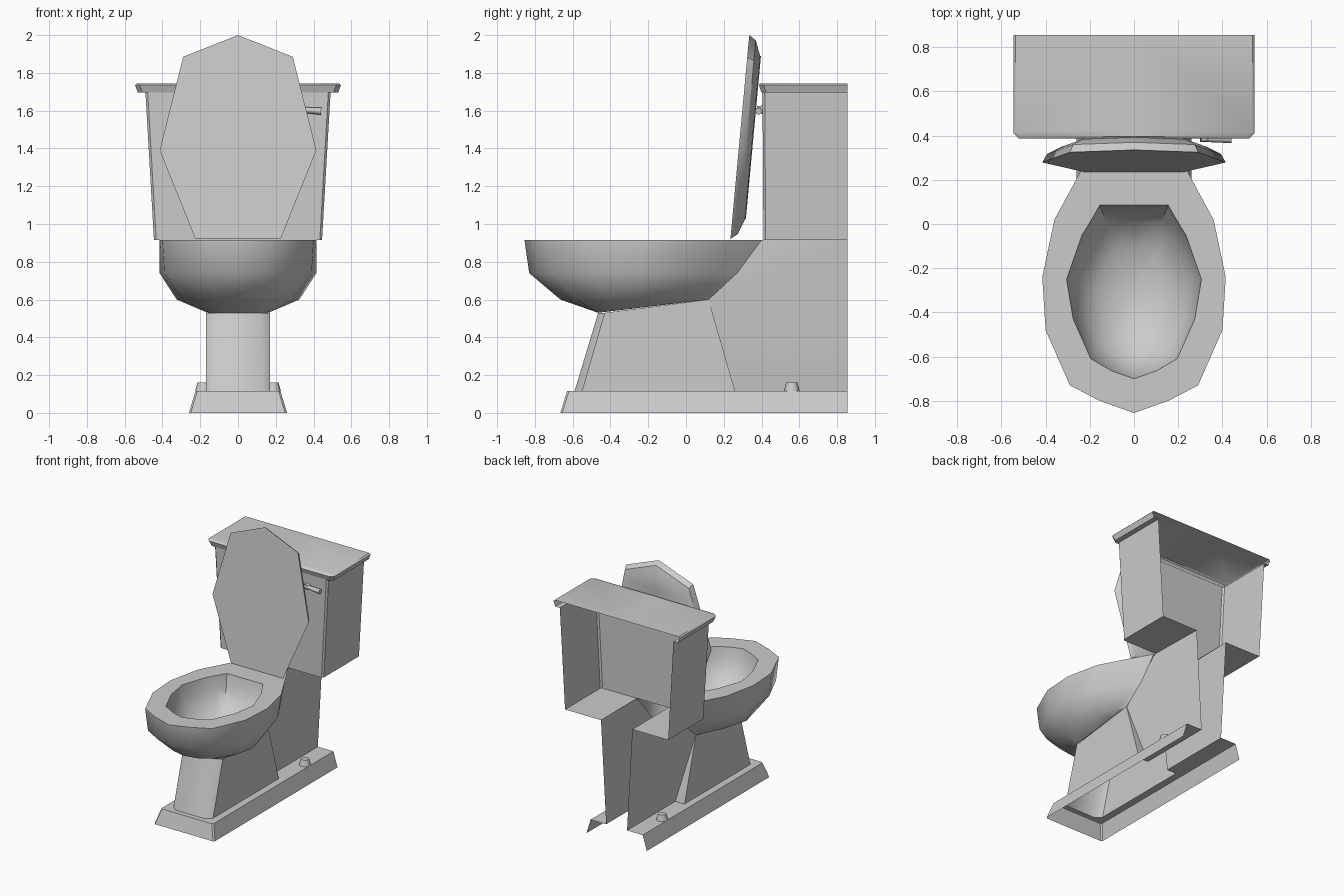
import bpy, bmesh, math
from mathutils import Matrix, Vector

if "Cube" in bpy.data.objects:
    bpy.data.objects.remove(bpy.data.objects["Cube"], do_unlink=True)

porcelain = bpy.data.materials.new("porcelain_grey")
porcelain.use_nodes = True
GREY = (0.6, 0.6, 0.6, 1)
porcelain.diffuse_color = GREY
porcelain.node_tree.nodes["Principled BSDF"].inputs["Base Color"].default_value = GREY


def finish(name, bm, angle=40, mirror=True):
    """Turn a bmesh into a smooth-shaded object, mirrored over x = 0."""
    bmesh.ops.remove_doubles(bm, verts=bm.verts, dist=0.0005)
    mesh = bpy.data.meshes.new(name)
    bm.to_mesh(mesh)
    bm.free()
    mesh.materials.append(porcelain)
    ob = bpy.data.objects.new(name, mesh)
    bpy.context.collection.objects.link(ob)
    bpy.ops.object.select_all(action='DESELECT')
    ob.select_set(True)
    bpy.context.view_layer.objects.active = ob
    bpy.ops.object.shade_smooth_by_angle(angle=math.radians(angle))
    if mirror:
        mod = ob.modifiers.new("mirror", 'MIRROR')
        mod.use_clip = True
    return ob


def loft(bm, rows):
    """Skin quads between successive rows of points, skipping collapsed ones."""
    for low, high in zip(rows, rows[1:]):
        for i in range(len(low) - 1):
            quad = []
            for p in (low[i], low[i + 1], high[i + 1], high[i]):
                if not any((Vector(p) - Vector(q)).length < 0.001 for q in quad):
                    quad.append(p)
            if len(quad) > 2:
                bm.faces.new([bm.verts.new(p) for p in quad])


def level(points, z):
    return [(x, y, z) for x, y in points]


BACK = 0.855
RIM = 0.915
FOOT = 0.115

# Base skirt, flange, pedestal: half outlines from the front to the open back
def skirt(w, front):
    return [(0, front), (w - 0.01, front), (w, front + 0.01), (w, 0.26), (w, 0.27), (w, BACK)]

foot = [(0, -0.59), (0.13, -0.59), (0.17, -0.55), (0.17, 0.26), (0.09, 0.26), (0.09, BACK)]
bm = bmesh.new()
loft(bm, [level(skirt(0.26, -0.665), 0), level(skirt(0.225, -0.63), FOOT), level(foot, FOOT)])
finish("base_plinth", bm)

neck = [(0, -0.465, 0.53), (0.12, -0.465, 0.53), (0.17, -0.43, 0.53), (0.17, 0.12, 0.6),
        (0.168, 0.12, 0.6)]
bm = bmesh.new()
loft(bm, [level(foot[:5], FOOT), neck])
finish("pedestal", bm)

# Rear channel wall, from the pedestal back to the open end
knee, heel = (0.168, 0.12, 0.6), (0.09, 0.26, FOOT)
bm = bmesh.new()
wall = [heel, (0.09, BACK, FOOT), (0.135, BACK, RIM), (0.145, 0.4, RIM), knee]
for corners in ((0, 1, 2, 4), (4, 2, 3)):
    bm.faces.new([bm.verts.new(wall[i]) for i in corners])
finish("rear_channel_wall", bm)

# Bowl: outside from the neck up to the rim
rim = [(0, -0.855), (0.155, -0.80), (0.29, -0.73), (0.40, -0.48),
       (0.415, -0.24), (0.36, 0.02), (0.235, 0.25), (0.15, 0.40)]
belly = [(0, -0.83), (0.15, -0.785), (0.28, -0.71), (0.39, -0.47),
         (0.415, -0.24), (0.35, -0.01), (0.23, 0.17), (0.16, 0.27)]
under = [(0, -0.665), (0.11, -0.64), (0.2, -0.58), (0.29, -0.43),
         (0.325, -0.28), (0.27, -0.08), (0.2, 0.06), (0.17, 0.12)]
seat_y = [-0.465, -0.465, -0.465, -0.43, -0.25, -0.05, 0.06, 0.12]
seat = [(min(0.17, 0.06 * i), y, 0.53 + 0.07 * (y + 0.465) / 0.585) for i, y in enumerate(seat_y)]
bm = bmesh.new()
loft(bm, [seat, level(under, 0.6), level(belly, 0.74), level(rim, RIM)])
finish("bowl_outside", bm, 50)

# Bowl: flat rim and the basin inside it
inner = [(0, -0.70), (0.1, -0.665), (0.195, -0.61), (0.275, -0.43),
         (0.305, -0.25), (0.235, -0.05), (0.195, 0.015), (0.155, 0.085), (0, 0.085)]

def shrink(k):
    return [(x * k, -0.3 + (y + 0.3) * k) for x, y in inner]

bm = bmesh.new()
loft(bm, [level(rim + [(0, 0.40)], RIM), level(inner, RIM), level(shrink(0.95), 0.82),
          level(shrink(0.8), 0.72), level(shrink(0.5), 0.64), level(shrink(0), 0.61)])
finish("rim_and_basin", bm, 50)

# Raised lid: flat front, domed back, leaning backwards
outline = [(0, 2.0), (0.29, 1.885), (0.415, 1.39), (0.225, 0.92), (0, 0.92)]

def lid_row(k, depth, flat=1):
    row = []
    for x, z in outline:
        z = 1.45 + (z - 1.45) * k
        row.append((x * k * flat, 0.235 + (z - 0.92) * 0.0926 + depth, z))
    return row

bm = bmesh.new()
loft(bm, [lid_row(1, 0, 0), lid_row(1, 0), lid_row(0.95, 0.037),
          lid_row(0.8, 0.068), lid_row(0.8, 0.072, 0)])
finish("raised_lid", bm, 35)

# Cistern: open at the back, with a gap in its floor over the channel
def box(w, front, chamfer=0.012):
    return [(0, front), (w - chamfer, front), (w, front + chamfer), (w, BACK)]

bm = bmesh.new()
loft(bm, [level(box(0.135, 0.41, 0.001), RIM), level(box(0.445, 0.41), RIM),
          level(box(0.49, 0.405), 1.695)])
finish("cistern", bm)

# Cistern lid: overhanging and flared, with a softened top edge
bm = bmesh.new()
top = box(0.535, 0.395, 0.025)
loft(bm, [level(box(0.49, 0.405), 1.695), level(box(0.53, 0.4, 0.025), 1.695),
          level(box(0.545, 0.386, 0.025), 1.735), level(top, 1.745),
          level([(0, y) for x, y in top], 1.745)])
finish("cistern_lid", bm)

# Flush lever and its pivot
def tube(name, start, end, r1, r2, sides=8):
    start, end = Vector(start), Vector(end)
    axis = end - start
    bm = bmesh.new()
    turn = axis.to_track_quat('Z', 'Y').to_matrix().to_4x4()
    bmesh.ops.create_cone(bm, cap_ends=True, segments=sides, radius1=r1, radius2=r2,
                          depth=axis.length, matrix=Matrix.Translation((start + end) / 2) @ turn)
    return finish(name, bm, 50, False)

tube("flush_pivot", (0.32, 0.42, 1.605), (0.32, 0.375, 1.605), 0.022, 0.02)
tube("flush_lever", (0.3, 0.385, 1.607), (0.44, 0.385, 1.597), 0.013, 0.019)

# Floor bolt caps
for side, x in (("left", 0.185), ("right", -0.185)):
    tube(side + "_bolt_cap", (x, 0.56, FOOT), (x, 0.56, 0.16), 0.042, 0.03)
